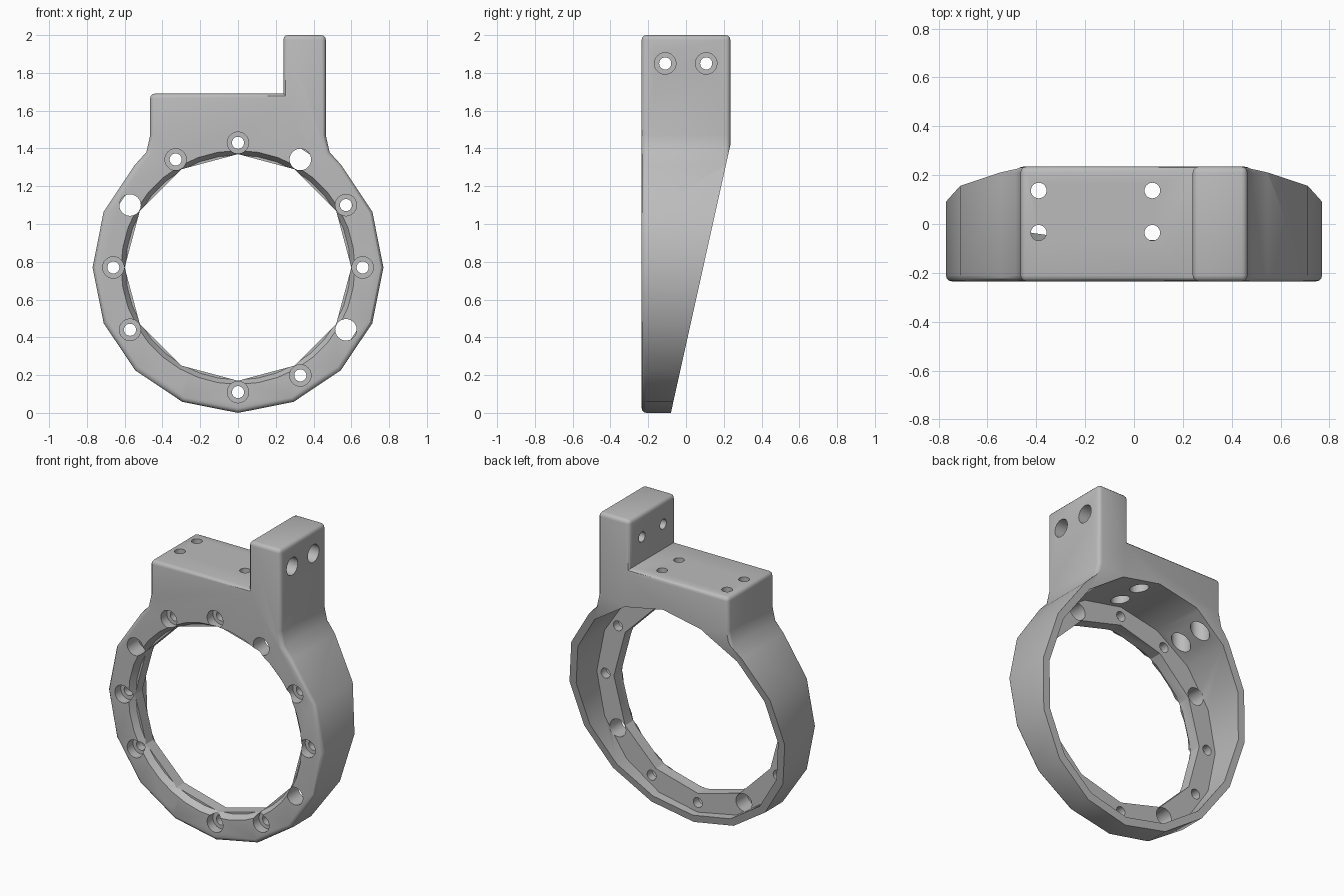
import bpy, bmesh
from math import sin, cos, pi, radians
from mathutils import Vector, Matrix

cube = bpy.data.objects.get("Cube")
if cube:
    bpy.data.objects.remove(cube, do_unlink=True)

CZ = 0.77                    # height of the ring centre
FRONT, BACK = -0.235, 0.235
FLANGE_BACK = -0.12
BOLT_R, HEAD_R, SCREW_R = 0.66, 0.057, 0.032

grey = bpy.data.materials.new("plain grey")
grey.use_nodes = True
colour = (0.5, 0.5, 0.5, 1)
grey.diffuse_color = colour
grey.node_tree.nodes["Principled BSDF"].inputs["Base Color"].default_value = colour


def make_object(name, bm):
    bmesh.ops.recalc_face_normals(bm, faces=bm.faces)
    mesh = bpy.data.meshes.new(name)
    bm.to_mesh(mesh)
    bm.free()
    mesh.materials.append(grey)
    ob = bpy.data.objects.new(name, mesh)
    bpy.context.collection.objects.link(ob)
    return ob


def cut(target, start, end, r1, r2=None, sides=24, turn=0.0):
    """Remove a cylinder or cone running from start to end."""
    start, end = Vector(start), Vector(end)
    axis = end - start
    place = (Matrix.Translation((start + end) / 2)
             @ axis.to_track_quat('Z', 'Y').to_matrix().to_4x4()
             @ Matrix.Rotation(turn, 4, 'Z'))
    bm = bmesh.new()
    bmesh.ops.create_cone(bm, cap_ends=True, segments=sides, radius1=r1,
                          radius2=r1 if r2 is None else r2,
                          depth=axis.length, matrix=place)
    cutter = make_object("cutter", bm)
    cutter.hide_render = True
    mod = target.modifiers.new("cut", 'BOOLEAN')
    mod.operation, mod.solver, mod.object = 'DIFFERENCE', 'EXACT', cutter
    bpy.context.view_layer.objects.active = target
    bpy.ops.object.modifier_apply(modifier=mod.name)
    bpy.data.objects.remove(cutter, do_unlink=True)


# Outline: sixteen-sided ring below, stepped bracket above
outline = [(CZ * sin(k * pi / 8), CZ - CZ * cos(k * pi / 8)) for k in range(-6, 7)]
outline += [(0.485, 1.38), (0.465, 1.47), (0.465, 2.0), (0.24, 2.0),
            (0.24, 1.69), (-0.465, 1.69), (-0.465, 1.47), (-0.485, 1.38)]
bm = bmesh.new()
face = bm.faces.new([bm.verts.new((x, FRONT, z)) for x, z in outline])
extruded = bmesh.ops.extrude_face_region(bm, geom=[face])["geom"]
bmesh.ops.translate(bm, vec=(0, BACK - FRONT, 0),
                    verts=[v for v in extruded if isinstance(v, bmesh.types.BMVert)])
bmesh.ops.recalc_face_normals(bm, faces=bm.faces)

# Round the outer edges, leaving the inside corner of the step sharp
edges = [e for e in bm.edges if e.calc_face_angle_signed(0) > radians(35)]
bmesh.ops.bevel(bm, geom=edges, offset=0.025, offset_type='OFFSET',
                segments=3, profile=0.5, affect='EDGES', clamp_overlap=True)

# Slope the back of the ring
cutting = bmesh.ops.bisect_plane(bm, geom=bm.verts[:] + bm.edges[:] + bm.faces[:],
                                 plane_co=(0, -0.08, 0), plane_no=(0, 1.42, -0.315),
                                 clear_outer=True)
rim = [e for e in cutting["geom_cut"] if isinstance(e, bmesh.types.BMEdge)]
bmesh.ops.holes_fill(bm, edges=rim, sides=0)
body = make_object("ring_bracket", bm)

# Hollow behind the flange, then the twelve-sided opening with eased front edge
cut(body, (0, FLANGE_BACK, CZ), (0, 0.4, CZ), 0.722, sides=16)
cut(body, (0, -0.4, CZ), (0, 0.4, CZ), 0.6, sides=12)
cut(body, (0, FRONT - 0.01, CZ), (0, FRONT + 0.04, CZ), 0.625, 0.595, sides=36)

# Flange holes: every third one is wide all the way, the rest are counterbored
for k in range(12):
    x, z = BOLT_R * sin(k * pi / 6), CZ + BOLT_R * cos(k * pi / 6)
    if k % 3 == 1:
        cut(body, (x, -0.4, z), (x, FLANGE_BACK + 0.01, z), HEAD_R)
    else:
        cut(body, (x, -0.4, z), (x, FLANGE_BACK + 0.01, z), SCREW_R)
        cut(body, (x, -0.4, z), (x, FRONT + 0.06, z), HEAD_R)

# Shelf holes, counterbored from inside the ring
for x in (-0.39, 0.075):
    for y in (-0.036, 0.137):
        cut(body, (x, y, 1.2), (x, y, 1.8), SCREW_R)
        cut(body, (x, y, 1.2), (x, y, 1.58), HEAD_R)

# Post holes, counterbored from the outer side
for y in (-0.11, 0.107):
    cut(body, (0.1, y, 1.85), (0.6, y, 1.85), SCREW_R)
    cut(body, (0.36, y, 1.85), (0.6, y, 1.85), HEAD_R)

bpy.ops.object.select_all(action='DESELECT')
body.select_set(True)
bpy.context.view_layer.objects.active = body
bpy.ops.object.shade_smooth_by_angle(angle=radians(30))
